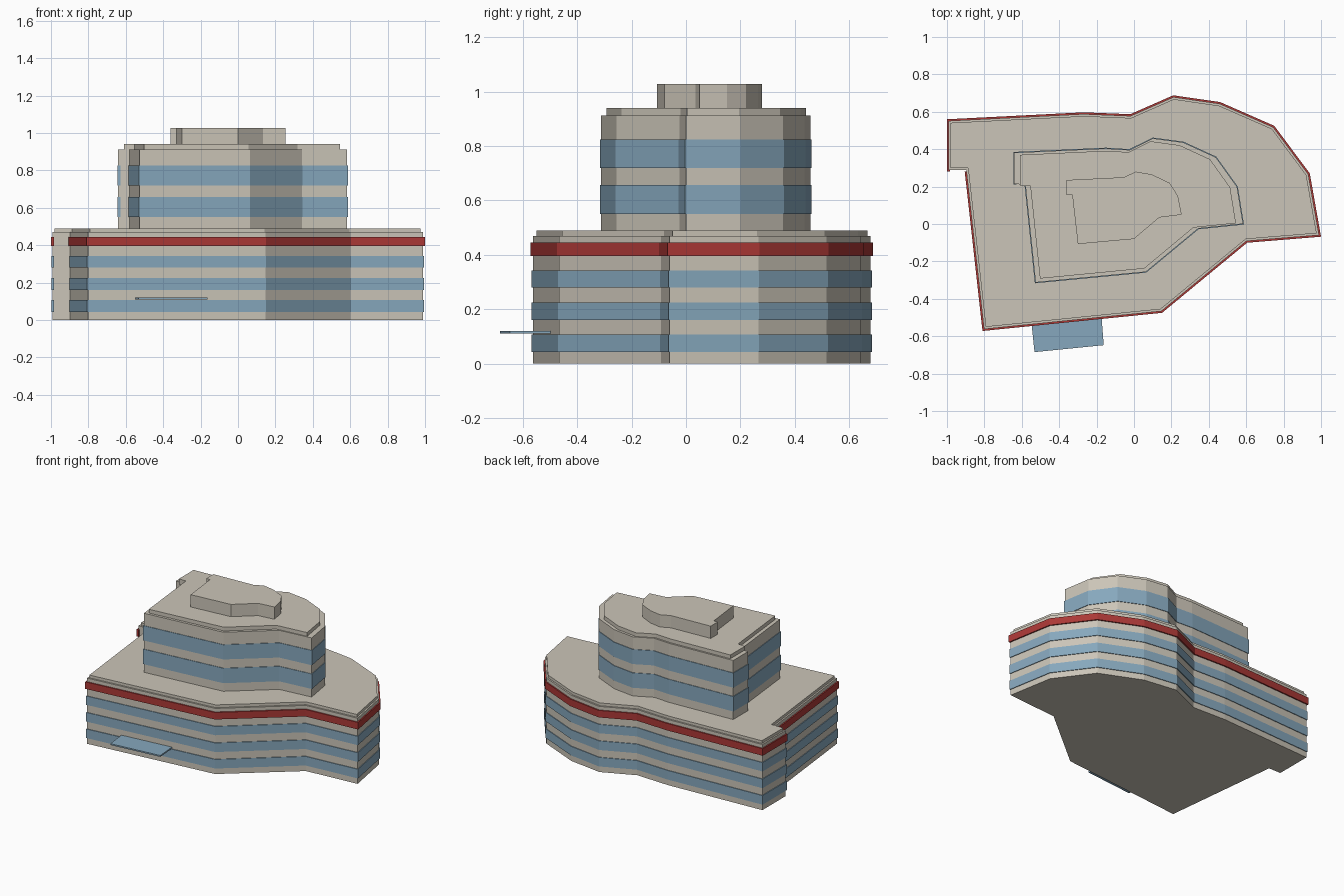
import bpy, bmesh
from mathutils import Vector

cube = bpy.data.objects.get("Cube")
if cube:
    bpy.data.objects.remove(cube, do_unlink=True)


def material(name, rgb):
    m = bpy.data.materials.new(name)
    m.use_nodes = True
    color = (*rgb, 1)
    m.diffuse_color = color
    m.node_tree.nodes["Principled BSDF"].inputs["Base Color"].default_value = color
    return m


STONE = material("warm stone", (0.60, 0.56, 0.48))
GLASS = material("blue glass", (0.24, 0.39, 0.51))
RED = material("red trim", (0.41, 0.04, 0.037))


def offset(points, d, closed=True):
    """Mitred offset of a clockwise outline; positive d moves outward."""
    pts = [Vector(p) for p in points]
    n = len(pts)
    normals = []
    for i in range(n):
        e = (pts[(i + 1) % n] - pts[i]).normalized()
        normals.append(Vector((-e.y, e.x)))
    out = []
    for i, p in enumerate(pts):
        a, b = normals[i - 1], normals[i]
        if not closed and i == 0:
            a = b
        if not closed and i == n - 1:
            b = a
        out.append(p + (a + b) * d / (1 + a.dot(b)))
    return out


def prism(name, points, z0, z1, mat):
    bm = bmesh.new()
    face = bm.faces.new([bm.verts.new((p[0], p[1], z0)) for p in points])
    ext = bmesh.ops.extrude_face_region(bm, geom=[face], use_keep_orig=True)
    top = [v for v in ext["geom"] if isinstance(v, bmesh.types.BMVert)]
    bmesh.ops.translate(bm, verts=top, vec=(0, 0, z1 - z0))
    bmesh.ops.recalc_face_normals(bm, faces=bm.faces)
    mesh = bpy.data.meshes.new(name)
    bm.to_mesh(mesh)
    bm.free()
    mesh.materials.append(mat)
    obj = bpy.data.objects.new(name, mesh)
    bpy.context.collection.objects.link(obj)
    return obj


def band(name, outline, d, z0, z1, mat):
    """Raised strip around every wall except the closing notch wall."""
    outer = offset(outline, d, closed=False)
    inner = offset(outline, -0.016, closed=False)
    prism(name, outer + inner[::-1], z0, z1, mat)


# Outlines run clockwise and close across the small notch wall
base = [(-1, 0.28), (-1, 0.56), (-0.27, 0.597), (-0.02, 0.587), (0.21, 0.688),
        (0.46, 0.652), (0.75, 0.525), (0.94, 0.27), (1, -0.068), (0.605, -0.1),
        (0.15, -0.475), (-0.81, -0.572), (-0.905, 0.28)]
tower = [(-0.645, 0.21), (-0.645, 0.385), (-0.15, 0.408), (-0.025, 0.4),
         (0.1, 0.462), (0.265, 0.44), (0.44, 0.36), (0.555, 0.2),
         (0.588, -0.003), (0.345, -0.028), (0.065, -0.26), (-0.53, -0.317),
         (-0.585, 0.207)]
penthouse = [(-0.36, 0.155), (-0.36, 0.235), (-0.055, 0.25), (0.01, 0.28),
             (0.095, 0.265), (0.19, 0.22), (0.235, 0.15), (0.255, 0.05),
             (0.135, 0.035), (0, -0.08), (-0.3, -0.107), (-0.33, 0.155)]

# Lower block with stepped roof edge
prism("base_walls", offset(base, -0.009), 0, 0.47, STONE)
prism("base_roof", offset(base, -0.02), 0.46, 0.49, STONE)
for i, (z0, z1) in enumerate([(0.042, 0.107), (0.16, 0.225), (0.28, 0.343)]):
    band(f"base_windows_{i + 1}", base, -0.004, z0, z1, GLASS)
band("red_trim_band", base, 0, 0.395, 0.445, RED)

# Tower with recessed cap
prism("tower_walls", offset(tower, -0.004), 0.48, 0.913, STONE)
for i, (z0, z1) in enumerate([(0.55, 0.657), (0.72, 0.825)]):
    band(f"tower_windows_{i + 1}", tower, 0, z0, z1, GLASS)
cap = [(0.937 * x - 0.006, 0.942 * y + 0.007) for x, y in tower]
prism("tower_cap", cap, 0.9, 0.94, STONE)
prism("penthouse", penthouse, 0.93, 1.028, STONE)

# Entrance canopy
prism("entrance_canopy", [(-0.55, -0.51), (-0.175, -0.475), (-0.162, -0.648),
                          (-0.532, -0.685)], 0.11, 0.12, GLASS)
